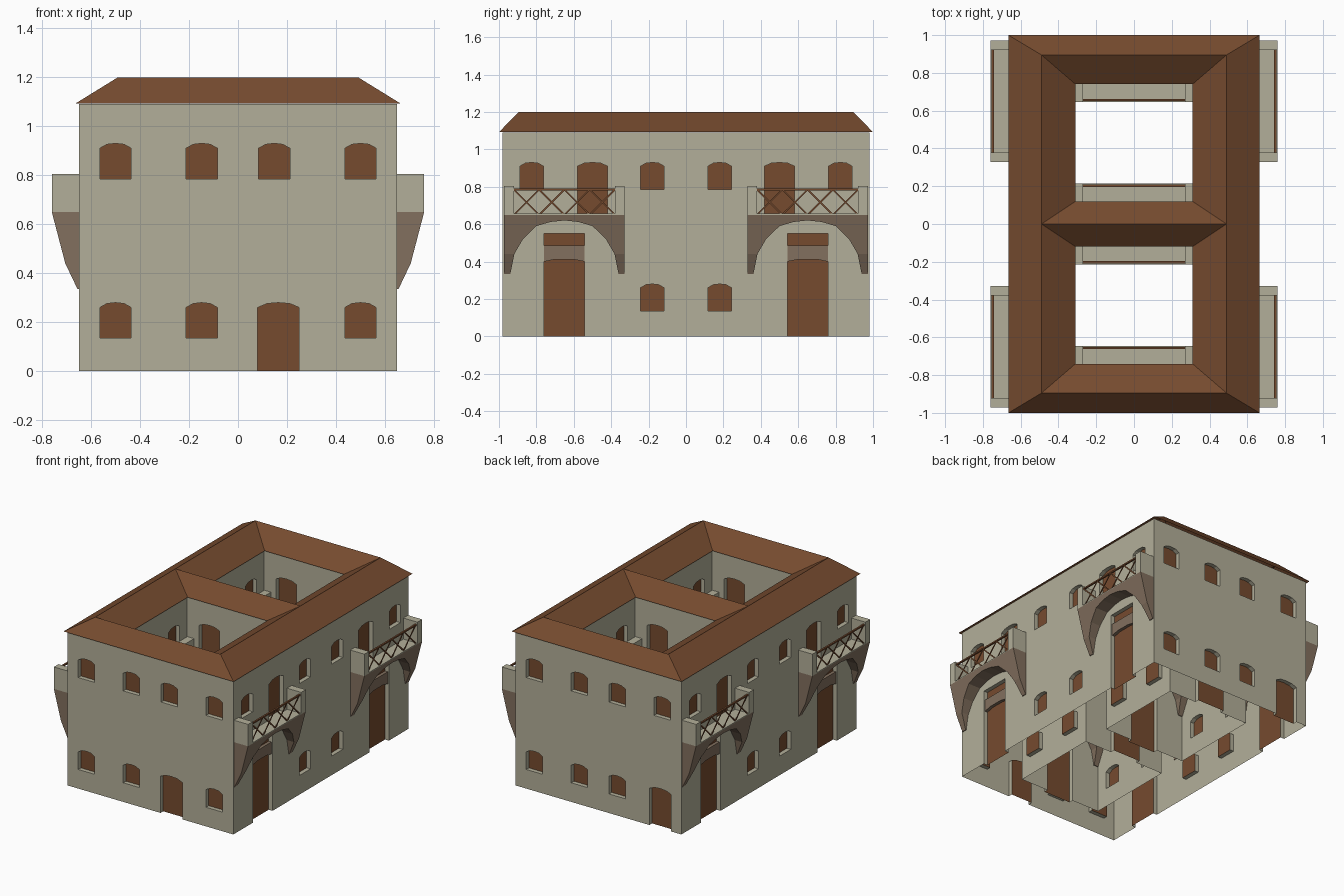
import bpy, bmesh
from mathutils import Vector

cube = bpy.data.objects.get("Cube")
if cube:
    bpy.data.objects.remove(cube)


def material(name, rgb):
    m = bpy.data.materials.new(name)
    m.use_nodes = True
    m.diffuse_color = (*rgb, 1)
    m.node_tree.nodes["Principled BSDF"].inputs["Base Color"].default_value = (*rgb, 1)
    return m


plaster = material("plaster", (.45, .43, .32))
brown = material("brown_wood_and_tile", (.18, .07, .028))
tan = material("tan_stone", (.225, .162, .112))

RECESS = .03
COURT_X, COURT_NEAR, COURT_FAR = .325, .105, .755
COURT_MID = (COURT_NEAR + COURT_FAR) / 2


class Frame:
    """Wall frame: u runs right along the wall, v points out of it."""
    def __init__(self, x, y, nx, ny):
        self.o, self.n = Vector((x, y, 0)), Vector((nx, ny, 0))
        self.u = Vector((-ny, nx, 0))

    def at(self, u, v, z):
        return self.o + self.u * u + self.n * v + Vector((0, 0, z))

    def moved(self, u):
        p = self.at(u, 0, 0)
        return Frame(p.x, p.y, self.n.x, self.n.y)


def prism(bm, a, b):
    va, vb = [bm.verts.new(p) for p in a], [bm.verts.new(p) for p in b]
    bm.faces.new(va)
    bm.faces.new(vb[::-1])
    for i in range(len(va)):
        j = (i + 1) % len(va)
        bm.faces.new((va[j], va[i], vb[i], vb[j]))


def wall_prism(bm, f, outline, v0, v1):
    prism(bm, [f.at(u, v0, z) for u, z in outline], [f.at(u, v1, z) for u, z in outline])


def box(bm, f, u0, u1, v0, v1, z0, z1):
    wall_prism(bm, f, [(u0, z0), (u1, z0), (u1, z1), (u0, z1)], v0, v1)


def finish(bm, name, *mats):
    bmesh.ops.recalc_face_normals(bm, faces=bm.faces)
    me = bpy.data.meshes.new(name)
    bm.to_mesh(me)
    bm.free()
    ob = bpy.data.objects.new(name, me)
    bpy.context.collection.objects.link(ob)
    for m in mats:
        me.materials.append(m)
    return ob


def cut(ob, cutter):
    mod = ob.modifiers.new("cut", "BOOLEAN")
    mod.operation, mod.solver, mod.object = "DIFFERENCE", "EXACT", cutter
    dg = bpy.context.evaluated_depsgraph_get()
    ob_mesh = bpy.data.meshes.new_from_object(ob.evaluated_get(dg))
    ob.modifiers.clear()
    ob.data = ob_mesh
    bpy.data.objects.remove(cutter)


def opening(bm, f, u, w, z0, z1):
    """Recess with a shallow arched head."""
    h = w / 2
    pts = [(-h, z0), (h, z0), (h, z1 - .02), (h * .55, z1 - .004), (0, z1),
           (-h * .55, z1 - .004), (-h, z1 - .02)]
    wall_prism(bm, f, [(u + a, z) for a, z in pts], -RECESS, .02)


# Walls and balcony positions
front, back = Frame(0, -.98, 0, -1), Frame(0, .98, 0, 1)
sides = [Frame(s * .65, 0, s, 0) for s in (1, -1)]
court_sides = [Frame(s * COURT_X, t * COURT_MID, -s, 0) for s in (1, -1) for t in (1, -1)]
court_ends = [Frame(0, y, 0, n) for y, n in ((COURT_FAR, -1), (COURT_NEAR, 1),
                                             (-COURT_NEAR, -1), (-COURT_FAR, 1))]
balconies = [(f.moved(s * .65), s) for f in sides for s in (1, -1)]
balconies += [(f, 1) for f in court_ends]

# Window and door recesses
bm = bmesh.new()
UPPER, LOWER = (.785, .93), (.135, .28)
for f, door_u in ((front, .165), (back, .485)):
    for u in (-.5, -.148, .148, .5):
        opening(bm, f, u, .128, *UPPER)
        if abs(u - door_u) < .05:
            opening(bm, f, door_u, .17, -.05, .28)
        else:
            opening(bm, f, u, .128, *LOWER)
for f in sides + court_sides:
    for u in (-.18, .18):
        opening(bm, f, u, .125, *UPPER)
        opening(bm, f, u, .125, *LOWER)
for f, s in balconies:
    opening(bm, f, -.15 * s, .16, .656, .93)
    opening(bm, f, .175 * s, .125, *UPPER)
    box(bm, f, -.108, .108, -RECESS, .02, -.05, .55)
recesses = finish(bm, "recess_cutter", plaster)

# Hollow wall shell with two courtyards
bm = bmesh.new()
box(bm, front, -.65, .65, -1.96, 0, 0, 1.09)
walls = finish(bm, "walls", plaster, brown)
bm = bmesh.new()
for f in (court_ends[1], court_ends[3]):
    box(bm, f, -COURT_X, COURT_X, 0, COURT_FAR - COURT_NEAR, -.1, 1.2)
cut(walls, finish(bm, "courtyard_cutter", plaster))
cut(walls, recesses)
walls.data.materials.clear()
walls.data.materials.append(plaster)
walls.data.materials.append(brown)
bm = bmesh.new()
bm.from_mesh(walls.data)
bmesh.ops.delete(bm, geom=[f for f in bm.faces if f.normal.z < -.9
                           and f.calc_center_median().z < .001], context="FACES")
for face in bm.faces:
    c = face.calc_center_median()
    face.material_index = int(any(
        face.normal.dot(w.n) > .99 and abs((c - w.o).dot(w.n) + RECESS) < .003
        for w in [front, back] + sides + court_sides + court_ends))
bm.to_mesh(walls.data)
bm.free()

# Hipped roof: outer slopes plus slopes around each courtyard
bm = bmesh.new()


def slope_ring(low, high):
    def ring(x, y0, y1, z):
        return [bm.verts.new(p) for p in ((-x, y0, z), (x, y0, z), (x, y1, z), (-x, y1, z))]
    a, b = ring(*low), ring(*high)
    for i in range(4):
        j = (i + 1) % 4
        face = bm.faces.new((a[i], a[j], b[j], b[i]))
        face.normal_update()
        if face.normal.z < 0:
            face.normal_flip()


EAVE, RIDGE = 1.092, 1.2
slope_ring((.665, -1, 1, EAVE), (.49, -.895, .895, RIDGE))
slope_ring((.31, .12, .74, EAVE), (.49, 0, .895, RIDGE))
slope_ring((.31, -.74, -.12, EAVE), (.49, -.895, 0, RIDGE))
bmesh.ops.remove_doubles(bm, verts=bm.verts, dist=.0005)
finish(bm, "roof", brown)

# Balcony brackets with arched openings
HALF, DEPTH, FLOOR = .3225, .11, .65
profile = [(-.004, .335), (.005, .335), (.055, .44), (DEPTH, FLOOR), (-.004, FLOOR)]
half_arch = [(.285, .3), (.288, .34), (.268, .44), (.222, .52), (.15, .59), (.075, .612)]
arch = half_arch + [(0, .62)] + [(-u, z) for u, z in half_arch[::-1]]
bm, cutter_bm = bmesh.new(), bmesh.new()
for f, s in balconies:
    prism(bm, [f.at(-HALF, v, z) for v, z in profile], [f.at(HALF, v, z) for v, z in profile])
    wall_prism(cutter_bm, f, arch, -.03, .16)
brackets = finish(bm, "balcony_brackets", tan)
cut(brackets, finish(cutter_bm, "arch_cutter", tan))

# Balcony floors, end posts, railings and door lintels
floors, posts, rails, lintels = (bmesh.new() for _ in range(4))
POST, TOP, CROSSES, BAR = .052, .79, 4, .006
for f, s in balconies:
    box(floors, f, -HALF, HALF, 0, DEPTH, FLOOR, FLOOR + .006)
    for e in (-1, 1):
        box(posts, f, e * HALF, e * (HALF - POST), 0, DEPTH, FLOOR, .805)
    span = HALF - POST
    box(rails, f, -span, span, .092, .104, TOP - .01, TOP)
    step = 2 * span / CROSSES
    for i in range(CROSSES):
        a, b = -span + i * step, -span + (i + 1) * step
        for p, q, v in ((a, b, .094), (b, a, .098)):
            wall_prism(rails, f, [(p - BAR, FLOOR), (p + BAR, FLOOR),
                                  (q + BAR, TOP - .005), (q - BAR, TOP - .005)], v, v + .004)
    wall_prism(lintels, f, [(-.108, .4), (-.05, .412), (.05, .412), (.108, .4),
                            (.108, .485), (-.108, .485)], -RECESS, -.008)
finish(floors, "balcony_floors", plaster)
finish(posts, "balcony_posts", plaster)
finish(rails, "balcony_railings", brown)
finish(lintels, "door_lintels", tan)
